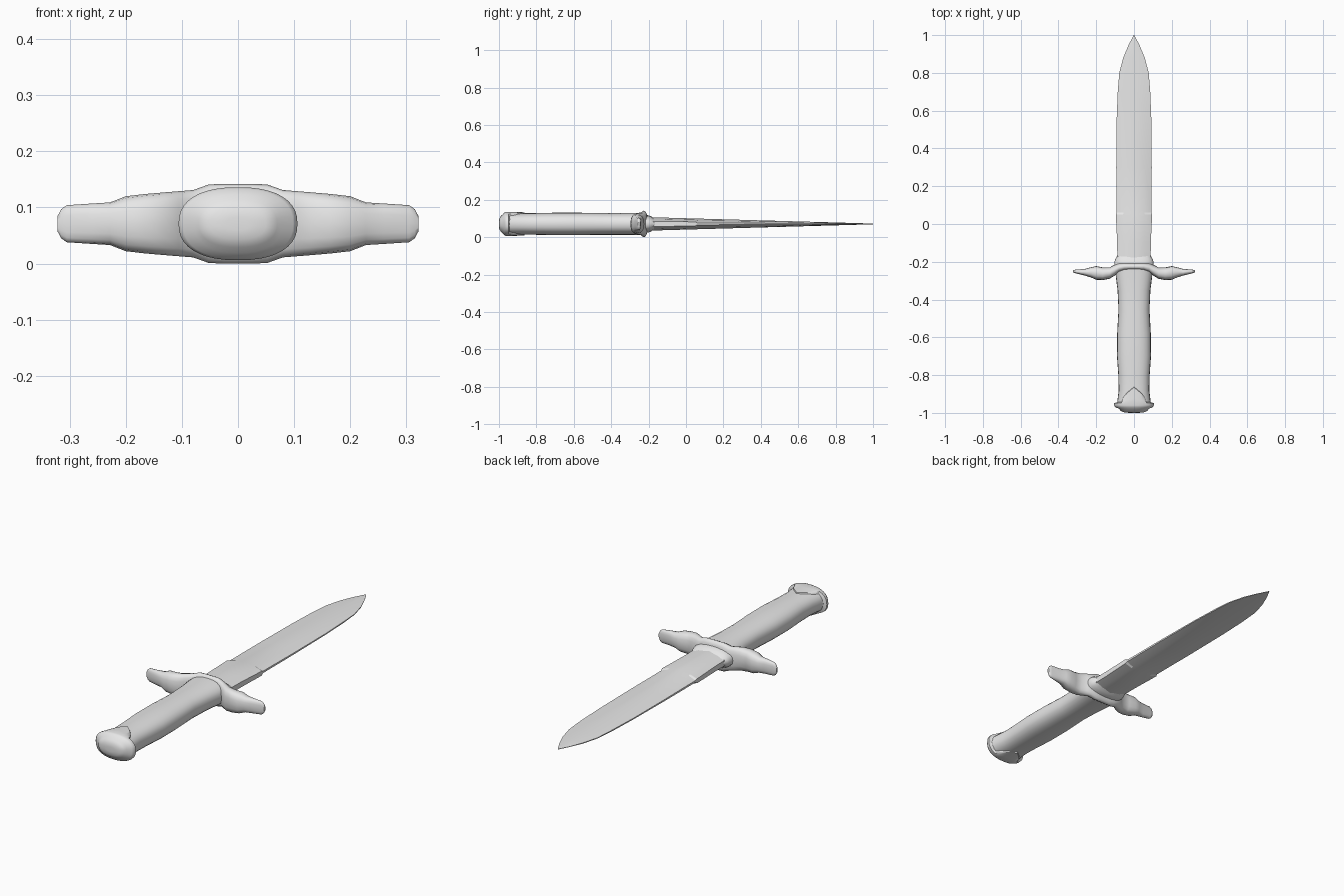
import bpy, bmesh
from math import sin, cos, pi, radians, copysign

cube = bpy.data.objects.get("Cube")
if cube:
    bpy.data.objects.remove(cube)

MID = 0.071  # height of the dagger's long axis

steel = bpy.data.materials.new("light grey")
steel.use_nodes = True
GREY = (0.8, 0.8, 0.8, 1)
steel.diffuse_color = GREY
steel.node_tree.nodes["Principled BSDF"].inputs["Base Color"].default_value = GREY


def loft(name, rings, angle=40):
    """Skin equal-length rings of points and cap both ends."""
    bm = bmesh.new()
    loops = [[bm.verts.new(p) for p in ring] for ring in rings]
    n = len(loops[0])
    for a, b in zip(loops, loops[1:]):
        for i in range(n):
            j = (i + 1) % n
            bm.faces.new((a[i], a[j], b[j], b[i]))
    bm.faces.new(loops[0])
    bm.faces.new(loops[-1])
    bmesh.ops.recalc_face_normals(bm, faces=bm.faces)
    mesh = bpy.data.meshes.new(name)
    bm.to_mesh(mesh)
    bm.free()
    mesh.materials.append(steel)
    obj = bpy.data.objects.new(name, mesh)
    bpy.context.collection.objects.link(obj)
    bpy.ops.object.select_all(action='DESELECT')
    obj.select_set(True)
    bpy.context.view_layer.objects.active = obj
    bpy.ops.object.shade_smooth_by_angle(angle=radians(angle))
    return obj


def oval(rx, rz, n=24, power=0.85):
    """Slightly squared ellipse as (u, v) pairs."""
    def soft(c):
        return copysign(abs(c) ** power, c)
    return [(rx * soft(cos(2 * pi * i / n)), rz * soft(sin(2 * pi * i / n)))
            for i in range(n)]


# Blade: flattened diamond with a raised ridge; (y, half width, edge half thickness)
blade = [(-0.23, 0.088, 0.014), (-0.1, 0.089, 0.013), (0.05, 0.096, 0.011),
         (0.06, 0.093, 0.005), (0.3, 0.094, 0.004), (0.55, 0.092, 0.003),
         (0.7, 0.086, 0.003), (0.8, 0.078, 0.002), (0.88, 0.057, 0.002),
         (0.95, 0.028, 0.001), (1.0, 0.001, 0.001)]
rings = []
for y, w, e in blade:
    ridge = 0.002 + 0.034 * (1 - y) / 1.2
    shoulder = e + (ridge - e) * 0.62
    half = [(w, e), (w * 0.6, shoulder), (0, ridge), (-w * 0.6, shoulder), (-w, e)]
    outline = half + [(x, -z) for x, z in reversed(half)]
    rings.append([(x, y, MID + z) for x, z in outline])
loft("blade", rings, 20)

# Collar where the blade meets the guard
collar = [(-0.24, 0.105, 0.052), (-0.2, 0.104, 0.046), (-0.185, 0.098, 0.04),
          (-0.165, 0.088, 0.025)]
loft("blade_collar", [[(x, y, MID + z) for x, z in oval(rx, rz)]
                      for y, rx, rz in collar])

# Guard: waved bar lofted across x; (x, back y, front y, half height)
side = [(0.025, -0.205, -0.246, 0.071), (0.052, -0.205, -0.247, 0.07),
        (0.08, -0.207, -0.256, 0.06), (0.105, -0.217, -0.275, 0.058),
        (0.13, -0.23, -0.29, 0.056), (0.165, -0.23, -0.297, 0.053),
        (0.2, -0.223, -0.295, 0.049), (0.228, -0.229, -0.283, 0.038),
        (0.26, -0.238, -0.273, 0.036), (0.305, -0.241, -0.262, 0.033),
        (0.315, -0.243, -0.259, 0.026), (0.322, -0.246, -0.256, 0.013)]
stations = [(-x, b, f, h) for x, b, f, h in reversed(side)] + side
loft("cross_guard", [[(x, (b + f) / 2 + u, MID + v)
                      for u, v in oval((b - f) / 2, h, 16, 0.8)]
                     for x, b, f, h in stations], 50)

# Grip: gently swelling handle
grip = [(-0.235, 0.1, 0.06), (-0.28, 0.096, 0.059), (-0.35, 0.087, 0.058),
        (-0.45, 0.082, 0.058), (-0.58, 0.089, 0.06), (-0.7, 0.09, 0.06),
        (-0.8, 0.083, 0.058), (-0.88, 0.081, 0.057), (-0.955, 0.09, 0.058)]
loft("grip", [[(x, y, MID + z) for x, z in oval(rx, rz)] for y, rx, rz in grip])

# Pommel: the leading rim reaches up the grip as a tongue above and below
def rim(rx, rz, y, reach):
    return [(x, y + reach * max(0, 1 - abs(x) / 0.065) ** 0.6, MID + z)
            for x, z in oval(rx, rz, 40)]


cap = [rim(0.088, 0.056, -0.942, 0.08), rim(0.09, 0.062, -0.945, 0.08),
       rim(0.106, 0.064, -0.948, 0.025), rim(0.106, 0.065, -0.96, 0),
       rim(0.098, 0.062, -0.97, 0), rim(0.078, 0.052, -0.979, 0),
       rim(0.07, 0.042, -0.99, 0), rim(0.05, 0.028, -0.998, 0),
       rim(0.02, 0.012, -1.0, 0)]
loft("pommel", cap, 45)
